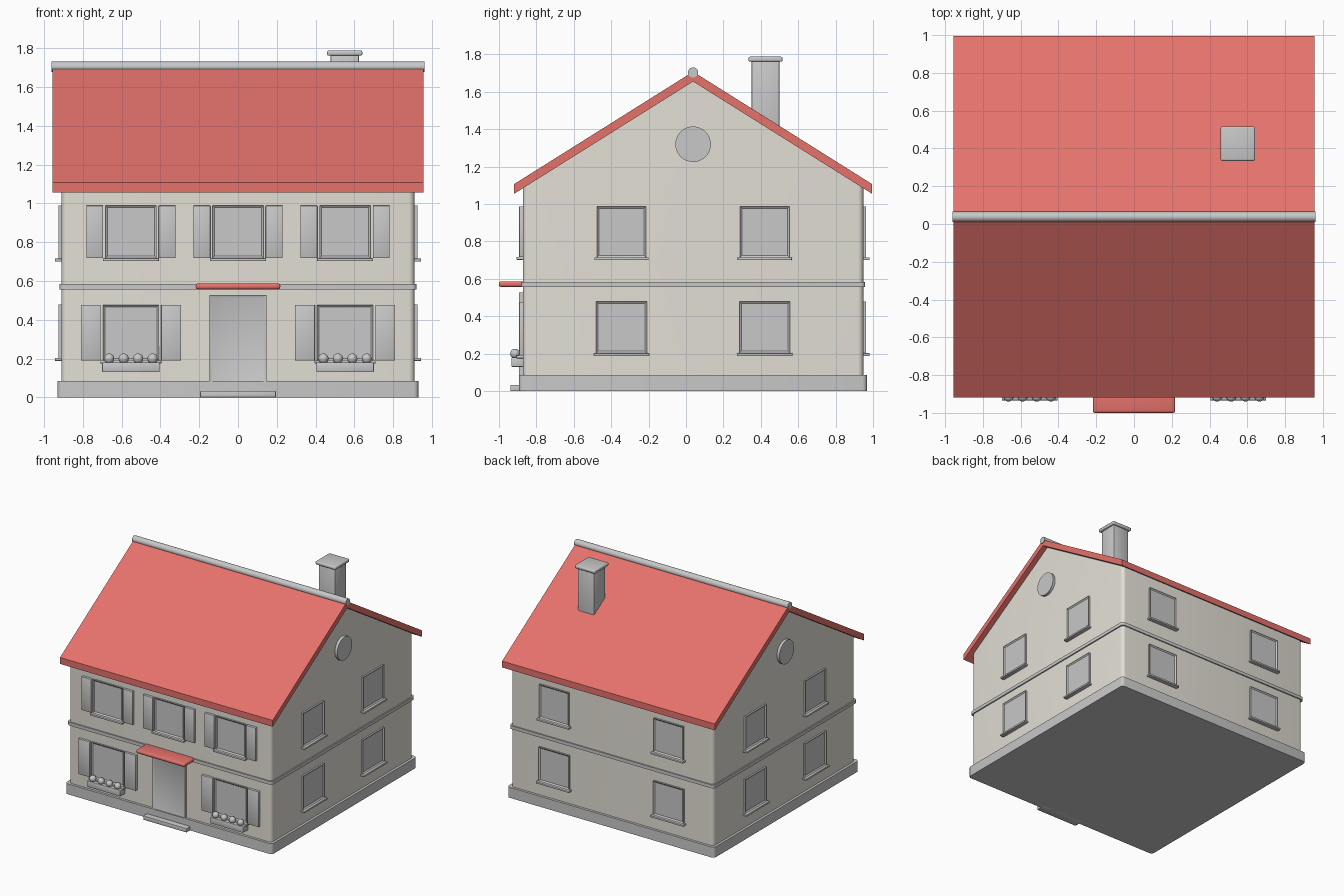
import bpy, bmesh, math
from mathutils import Matrix, Vector

if "Cube" in bpy.data.objects:
    bpy.data.objects.remove(bpy.data.objects["Cube"])

CY = 0.038      # depth centre of the house
W = 0.91        # half width of the walls


def material(name, rgb):
    m = bpy.data.materials.new(name)
    m.diffuse_color = (*rgb, 1)
    m.use_nodes = True
    m.node_tree.nodes["Principled BSDF"].inputs["Base Color"].default_value = m.diffuse_color
    return m


CREAM = material("cream_wall", (0.77, 0.74, 0.67))
GREY = material("grey_trim", (0.58, 0.58, 0.585))
RED = material("red_roof", (0.79, 0.168, 0.148))


def finish(name, bm, mat, smooth=True):
    bmesh.ops.recalc_face_normals(bm, faces=bm.faces)
    me = bpy.data.meshes.new(name)
    bm.to_mesh(me)
    bm.free()
    me.materials.append(mat)
    ob = bpy.data.objects.new(name, me)
    bpy.context.collection.objects.link(ob)
    if smooth:
        bpy.ops.object.select_all(action='DESELECT')
        ob.select_set(True)
        bpy.context.view_layer.objects.active = ob
        bpy.ops.object.shade_smooth_by_angle(angle=math.radians(35))
    return ob


def box_mesh(x0, x1, y0, y1, z0, z1):
    bm = bmesh.new()
    size = Matrix.Diagonal((x1 - x0, y1 - y0, z1 - z0, 1))
    mid = Matrix.Translation(((x0 + x1) / 2, (y0 + y1) / 2, (z0 + z1) / 2))
    bmesh.ops.create_cube(bm, size=1, matrix=mid @ size)
    return bm


def bevel(bm, edges, r, seg):
    bmesh.ops.bevel(bm, geom=edges, offset=r, segments=seg, profile=0.5, affect='EDGES')


def box(name, lim, mat, r=0.0, seg=2):
    bm = box_mesh(*lim)
    if r:
        bevel(bm, bm.edges[:], r, seg)
    return finish(name, bm, mat)


def vertical(bm):
    return [e for e in bm.edges
            if (e.verts[0].co - e.verts[1].co).xy.length < 1e-5]


def prism(profile, x0, x1):
    """Extrude a (y, z) outline along x."""
    bm = bmesh.new()
    face = bm.faces.new([bm.verts.new((x0, y, z)) for y, z in profile])
    new = bmesh.ops.extrude_face_region(bm, geom=[face])["geom"]
    bmesh.ops.translate(bm, vec=(x1 - x0, 0, 0),
                        verts=[v for v in new if isinstance(v, bmesh.types.BMVert)])
    return bm


def on_wall(bm, angle):
    """Move a mesh built for the front wall onto the wall at this angle."""
    bm.transform(Matrix.Translation((0, CY, 0)) @ Matrix.Rotation(math.radians(angle), 4, 'Z'))


def plate(name, angle, u0, u1, z0, z1, depth, mat=GREY, inset=0.0, r=0.0, seg=2):
    bm = box_mesh(u0, u1, -W - depth, -W + 0.01, z0, z1)
    if inset:   # sunken pane
        bm.faces.ensure_lookup_table()
        front = min(bm.faces, key=lambda f: f.calc_center_median().y)
        bmesh.ops.inset_region(bm, faces=[front], thickness=inset)
        for v in front.verts:
            v.co.y += 0.008
    elif r:
        bevel(bm, bm.edges[:], r, seg)
    on_wall(bm, angle)
    return finish(name, bm, mat)


def window(name, angle, u, z0, z1, half, shutter=0.0):
    plate(name + "_frame", angle, u - half, u + half, z0, z1, 0.014, inset=0.015)
    plate(name + "_sill", angle, u - half - 0.013, u + half + 0.013, z0 - 0.015, z0, 0.034, r=0.003)
    if shutter:
        gap = half + 0.012
        for s, side in ((-1, "left"), (1, "right")):
            a, b = sorted((u + s * gap, u + s * (gap + shutter)))
            plate(f"{name}_shutter_{side}", angle, a, b, z0, z1, 0.02, r=0.002)


# Walls with rounded vertical corners and gable tops
bm = prism([(CY - W, 0.02), (CY + W, 0.02), (CY + W, 1.09), (CY, 1.662), (CY - W, 1.09)], -W, W)
bevel(bm, vertical(bm), 0.03, 5)
finish("walls", bm, CREAM)

# Plinth and floor band
for name, half, z0, z1 in (("plinth", 0.93, 0, 0.085), ("floor_band", 0.92, 0.556, 0.583)):
    bm = box_mesh(-half, half, CY - half, CY + half, z0, z1)
    bevel(bm, vertical(bm), 0.025, 4)
    finish(name, bm, GREY)

# Roof slabs and ridge cap
E = 0.957
finish("roof", prism([(CY - E, 1.055), (CY, 1.655), (CY + E, 1.055),
                      (CY + E, 1.107), (CY, 1.708), (CY - E, 1.107)], -0.955, 0.955), RED, False)
bm = bmesh.new()
bmesh.ops.create_cone(bm, cap_ends=True, segments=24, radius1=0.027, radius2=0.027, depth=1.92,
                      matrix=Matrix.Translation((0, CY, 1.704)) @ Matrix.Rotation(math.pi / 2, 4, 'Y'))
finish("ridge_cap", bm, GREY)

# Chimney
cx, cy = 0.55, 0.425
box("chimney_shaft", (cx - 0.074, cx + 0.074, cy - 0.074, cy + 0.074, 1.25, 1.77), GREY, 0.008)
box("chimney_cap", (cx - 0.091, cx + 0.091, cy - 0.091, cy + 0.091, 1.761, 1.788), GREY, 0.009, 3)

# Front windows with shutters
for i, u in enumerate((-0.552, 0, 0.552)):
    window(f"front_upper_window_{i}", 0, u, 0.717, 0.988, 0.131, 0.087)
for i, u in enumerate((-0.552, 0.552)):
    window(f"front_lower_window_{i}", 0, u, 0.19, 0.477, 0.144, 0.102)
    # Flower box and its four round plants
    plate(f"flower_box_{i}", 0, u - 0.148, u + 0.148, 0.13, 0.18, 0.062, r=0.004)
    for k in range(4):
        bm = bmesh.new()
        bmesh.ops.create_uvsphere(bm, u_segments=16, v_segments=10, radius=0.026, matrix=
                                  Matrix.Translation((u + (k - 1.5) * 0.0745, CY - W - 0.042, 0.2)))
        finish(f"plant_{i}_{k}", bm, GREY)

# Side and back windows, round gable windows
for side, angle, off in (("right", 90, 0.383), ("back", 180, 0.513), ("left", -90, 0.383)):
    for i, u in enumerate((-off, off)):
        window(f"{side}_upper_window_{i}", angle, u, 0.715, 0.988, 0.132)
        window(f"{side}_lower_window_{i}", angle, u, 0.203, 0.479, 0.136)
    if side != "back":
        bm = bmesh.new()
        bmesh.ops.create_cone(bm, cap_ends=True, segments=32, radius1=0.095, radius2=0.095, depth=0.03,
                              matrix=Matrix.Translation((0, -W - 0.007, 1.32))
                              @ Matrix.Rotation(math.pi / 2, 4, 'X'))
        on_wall(bm, angle)
        finish(f"{side}_gable_window", bm, GREY)

# Door, step and awning
plate("door_frame", 0, -0.147, 0.147, 0.06, 0.528, 0.02, inset=0.024)
box("door_step", (-0.195, 0.195, -0.938, -0.85, 0, 0.033), GREY, 0.003)
box("awning", (-0.218, 0.218, -1.0, -0.86, 0.557, 0.587), RED, 0.012, 3)
